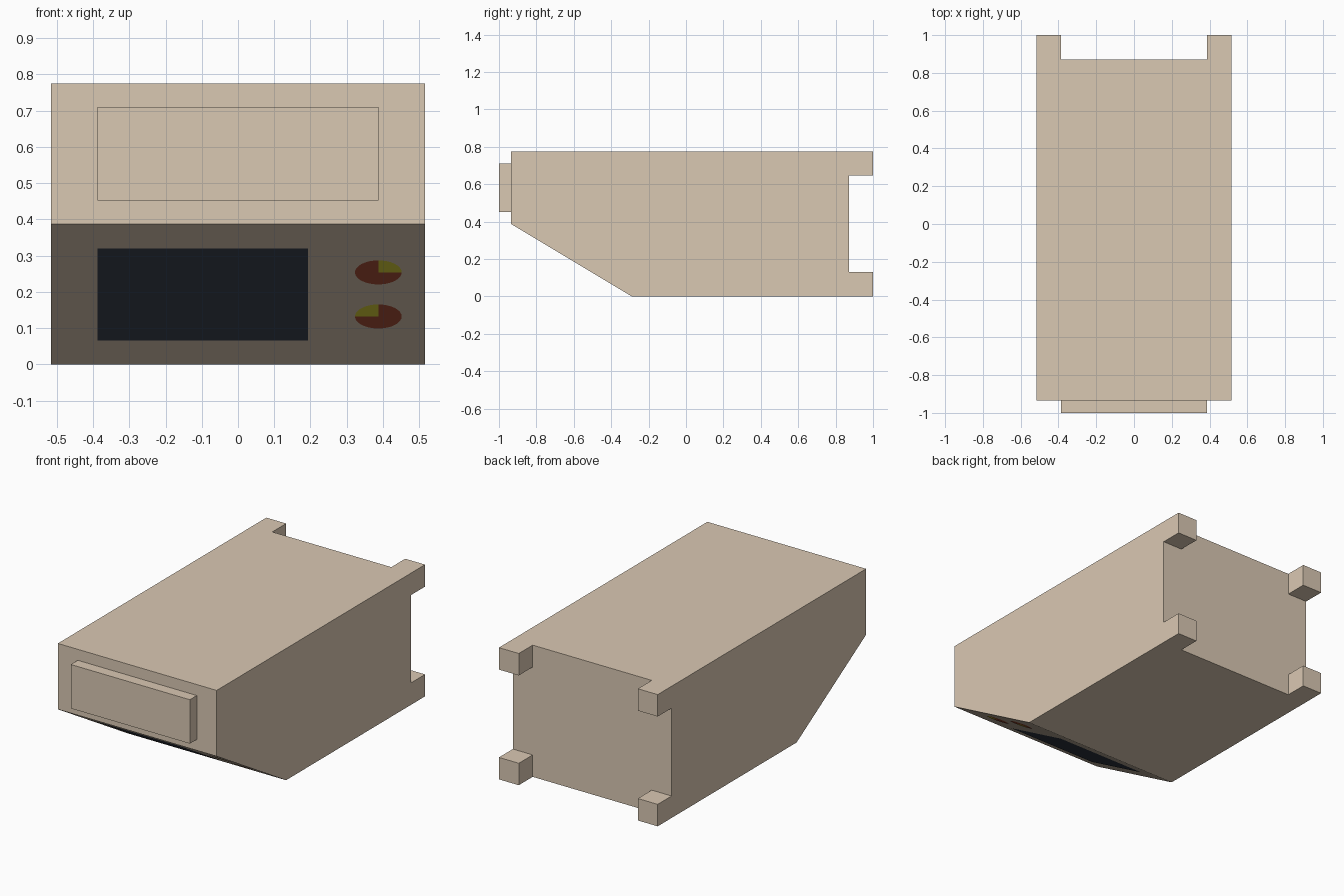
import bpy, bmesh, math
from mathutils import Vector, Matrix

if "Cube" in bpy.data.objects:
    bpy.data.objects.remove(bpy.data.objects["Cube"])

U = 2 / 15.5                       # design module
HALF_W, HEIGHT = 4 * U, 6 * U
FRONT, BACK = -1 + U / 2, 1 - U    # body ends without front plate and feet
SLOPE_Y, SLOPE_Z = FRONT + 5 * U, 3 * U
SLOPE_LEN = math.hypot(5 * U, 3 * U)


def material(name, rgb):
    m = bpy.data.materials.new(name)
    m.diffuse_color = (*rgb, 1)
    m.use_nodes = True
    m.node_tree.nodes["Principled BSDF"].inputs["Base Color"].default_value = m.diffuse_color
    return m


BEIGE = material("beige", (0.70, 0.58, 0.45))
DARK = material("dark_glass", (0.042, 0.054, 0.08))
RED = material("red", (0.40, 0.08, 0.04))
YELLOW = material("yellow", (0.70, 0.65, 0.04))


def finish(name, bm, mat, matrix=None):
    mesh = bpy.data.meshes.new(name)
    bm.to_mesh(mesh)
    bm.free()
    mesh.materials.append(mat)
    ob = bpy.data.objects.new(name, mesh)
    if matrix:
        ob.matrix_world = matrix
    bpy.context.collection.objects.link(ob)
    return ob


def prism(outline, offset):
    """Closed solid from a planar outline pushed along an offset."""
    bm = bmesh.new()
    face = bm.faces.new([bm.verts.new(p) for p in outline])
    new = bmesh.ops.extrude_face_region(bm, geom=[face], use_keep_orig=True)["geom"]
    bmesh.ops.translate(bm, vec=offset, verts=[g for g in new if isinstance(g, bmesh.types.BMVert)])
    bmesh.ops.recalc_face_normals(bm, faces=bm.faces)
    return bm


# Body: side profile with chamfered lower front
profile = [(FRONT, SLOPE_Z), (SLOPE_Y, 0), (BACK, 0), (BACK, HEIGHT), (FRONT, HEIGHT)]
bm = prism([(-HALF_W, y, z) for y, z in profile], (2 * HALF_W, 0, 0))

# Feet: slice the body, then pull out the four back corners
cuts = [((s * 3 * U, 0, 0), (1, 0, 0)) for s in (-1, 1)]
cuts += [((0, 0, z), (0, 0, 1)) for z in (U, HEIGHT - U)]
for co, no in cuts:
    bmesh.ops.bisect_plane(bm, geom=bm.verts[:] + bm.edges[:] + bm.faces[:],
                           plane_co=co, plane_no=no)
bm.normal_update()
corners = []
for f in bm.faces:
    c = f.calc_center_median()
    if f.normal.y > 0.9 and abs(c.x) > 3 * U and abs(c.z - HEIGHT / 2) > 2 * U:
        corners.append(f)
feet = bmesh.ops.extrude_discrete_faces(bm, faces=corners)["faces"]
for f in feet:
    bmesh.ops.translate(bm, vec=(0, U, 0), verts=f.verts)
bmesh.ops.recalc_face_normals(bm, faces=bm.faces)
bmesh.ops.dissolve_limit(bm, angle_limit=0.01, verts=bm.verts, edges=bm.edges)
finish("body_with_feet", bm, BEIGE)

# Raised front plate
plate = [(x, FRONT, z) for x, z in ((-3 * U, 3.5 * U), (3 * U, 3.5 * U),
                                    (3 * U, 5.5 * U), (-3 * U, 5.5 * U))]
finish("front_plate", prism(plate, (0, -U / 2, 0)), BEIGE)

# Slope frame: x across, y up the slope, z outward
up = Vector((0, -5, 3)).normalized()
out = Vector((1, 0, 0)).cross(up)
origin = Vector((0, SLOPE_Y, 0)) + out * 0.001
slope = Matrix.Translation(origin) @ Matrix(((1, 0, 0), up, out)).transposed().to_4x4()


def flat(name, points, mat):
    bm = bmesh.new()
    bm.faces.new([bm.verts.new((x, y, 0)) for x, y in points])
    finish(name, bm, mat, slope)


def sector(name, cx, cy, start, quarters, mat, r=U / 2):
    steps = 8 * quarters
    arc = [start + i * math.pi / 16 for i in range(steps + 1)]
    flat(name, [(cx, cy)] + [(cx + r * math.cos(a), cy + r * math.sin(a)) for a in arc], mat)


# Dark screen
flat("screen", [(-3 * U, U), (1.5 * U, U), (1.5 * U, SLOPE_LEN - U), (-3 * U, SLOPE_LEN - U)], DARK)

# Two dials, each a yellow quarter and red remainder
for name, y, start in (("upper_dial", SLOPE_LEN - 2 * U, 0), ("lower_dial", 2 * U, math.pi / 2)):
    sector(name + "_marker", 3 * U, y, start, 1, YELLOW)
    sector(name + "_face", 3 * U, y, start + math.pi / 2, 3, RED)
